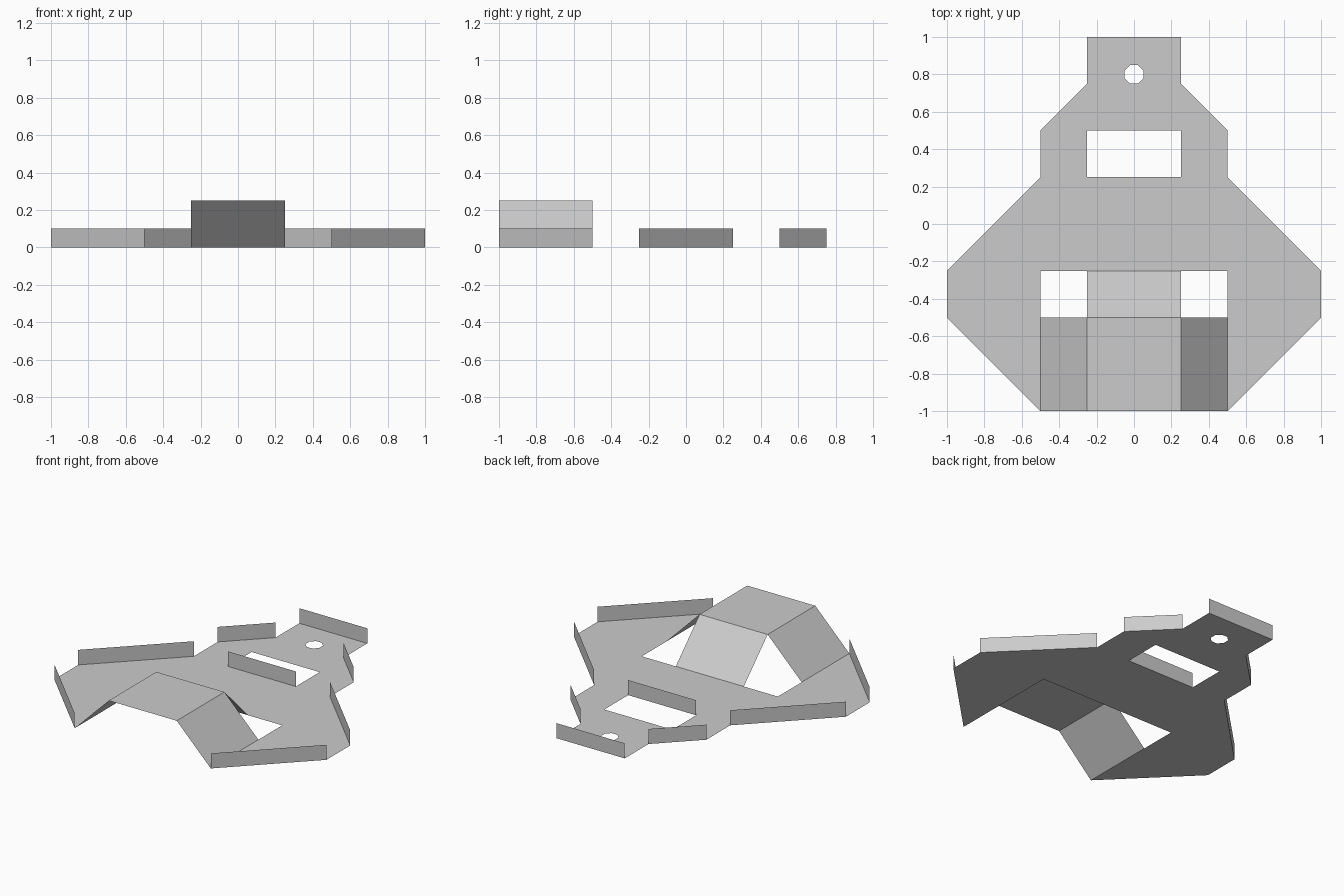
import bpy, bmesh, math
from mathutils import Vector

if "Cube" in bpy.data.objects:
    bpy.data.objects.remove(bpy.data.objects["Cube"])


def finish(bm, name):
    mesh = bpy.data.meshes.new(name)
    bm.to_mesh(mesh)
    bm.free()
    obj = bpy.data.objects.new(name, mesh)
    bpy.context.collection.objects.link(obj)
    return obj


def add_loop(bm, points):
    vs = [bm.verts.new((x, y, 0)) for x, y in points]
    return [bm.edges.new((a, b)) for a, b in zip(vs, vs[1:] + vs[:1])]


def panels(name, faces):
    bm = bmesh.new()
    for pts in faces:
        bm.faces.new([bm.verts.new(p) for p in pts])
    bmesh.ops.remove_doubles(bm, verts=bm.verts[:], dist=1e-5)
    return finish(bm, name)


def flange(name, a, b, height=0.1):
    (ax, ay), (bx, by) = a, b
    return panels(name, [[(ax, ay, 0), (bx, by, 0), (bx, by, height), (ax, ay, height)]])


# Flat base plate with front notch, slot and eight-sided hole
half = [(0.25, 1), (0.25, 0.75), (0.5, 0.5), (0.5, 0.25), (1, -0.25),
        (1, -0.5), (0.5, -1), (0.5, -0.25)]
outline = half + [(-x, y) for x, y in reversed(half)]
slot = [(-0.25, 0.25), (0.25, 0.25), (0.25, 0.5), (-0.25, 0.5)]
r = 0.05 / math.cos(math.pi / 8)
hole = [(r * math.cos((i + 0.5) * math.pi / 4), 0.8 + r * math.sin((i + 0.5) * math.pi / 4))
        for i in range(8)]
bm = bmesh.new()
edges = [e for loop in (outline, slot, hole) for e in add_loop(bm, loop)]
bmesh.ops.triangle_fill(bm, use_beauty=True, use_dissolve=False, edges=edges,
                        normal=Vector((0, 0, 1)))
for f in bm.faces:
    f.normal_update()
    if f.normal.z < 0:
        f.normal_flip()
finish(bm, "base_plate")

# Raised front tunnel: flat top, rear ramp and two sloping sides
h = 0.25
panels("raised_tunnel", [
    [(-0.25, -1, h), (0.25, -1, h), (0.25, -0.5, h), (-0.25, -0.5, h)],
    [(-0.25, -0.5, h), (0.25, -0.5, h), (0.25, -0.25, 0), (-0.25, -0.25, 0)],
    [(0.25, -1, h), (0.5, -1, 0), (0.5, -0.5, 0), (0.25, -0.5, h)],
    [(-0.5, -1, 0), (-0.25, -1, h), (-0.25, -0.5, h), (-0.5, -0.5, 0)],
])

# Upright flanges on the diagonal edges, both sides
diagonals = {"front": (half[6], half[5]), "middle": (half[4], half[3]), "rear": (half[2], half[1])}
for part, (a, b) in diagonals.items():
    flange(f"{part}_flange_right", a, b)
    flange(f"{part}_flange_left", (-b[0], b[1]), (-a[0], a[1]))

# Upright flanges on the tail end and slot edge
flange("tail_flange", (0.25, 1), (-0.25, 1))
flange("slot_flange", (-0.25, 0.25), (0.25, 0.25))
